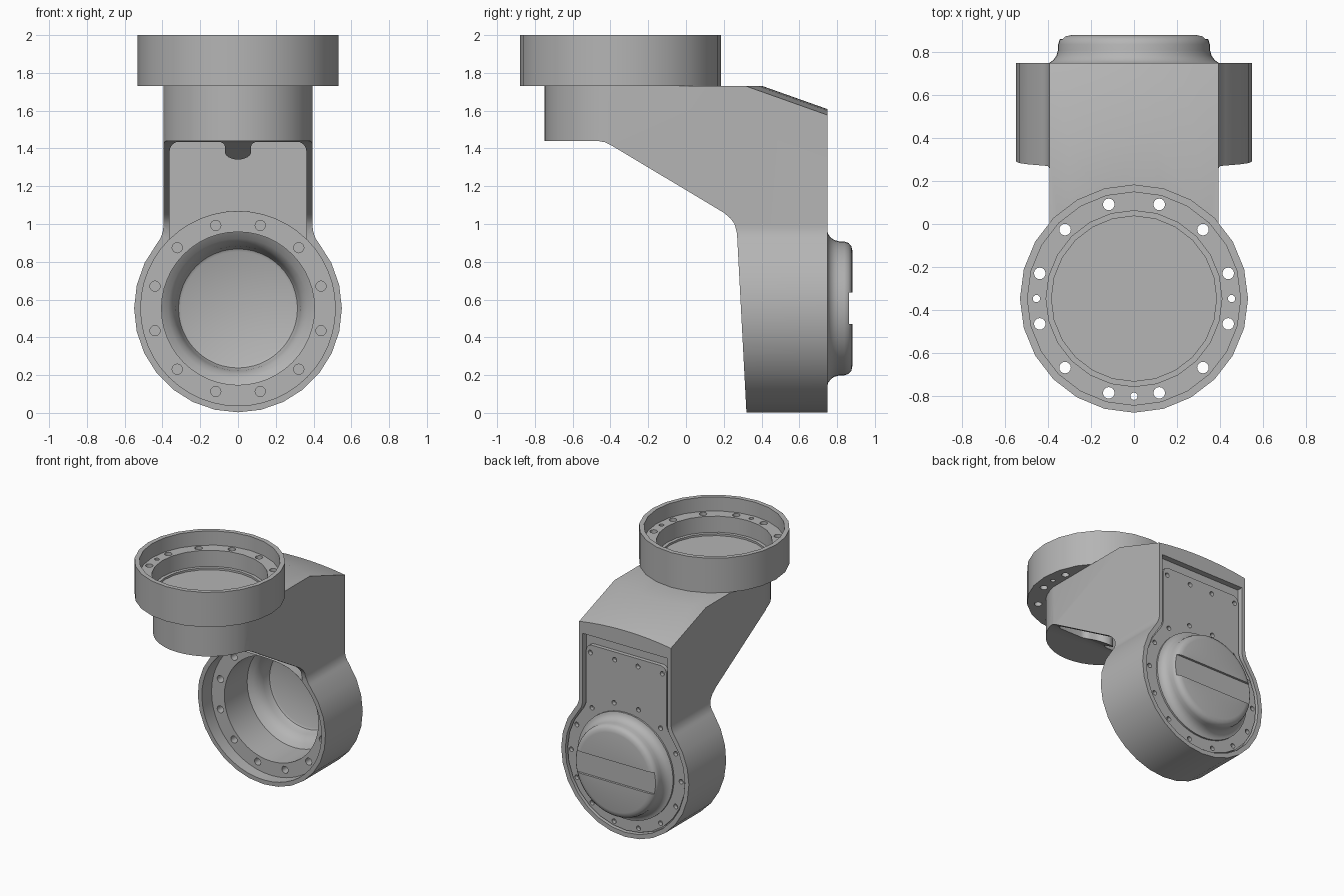
import bpy, bmesh
from math import sin, cos, pi, radians, sqrt, atan2
from mathutils import Matrix

if "Cube" in bpy.data.objects:
    bpy.data.objects.remove(bpy.data.objects["Cube"])

GREY = (0.46, 0.46, 0.46, 1)
mat = bpy.data.materials.new("machined grey")
mat.use_nodes = True
mat.diffuse_color = GREY
mat.node_tree.nodes["Principled BSDF"].inputs["Base Color"].default_value = GREY

HUB_Z = 0.553    # height of the lower bore axis
TOP_Y = -0.348   # position of the upper ring axis


def finish(name, bm):
    bmesh.ops.recalc_face_normals(bm, faces=bm.faces)
    mesh = bpy.data.meshes.new(name)
    bm.to_mesh(mesh)
    bm.free()
    mesh.materials.append(mat)
    ob = bpy.data.objects.new(name, mesh)
    bpy.context.collection.objects.link(ob)
    return ob


def prisms(name, parts):
    """One object from several (outline, extrusion vector) pairs."""
    bm = bmesh.new()
    for pts, vec in parts:
        face = bm.faces.new([bm.verts.new(p) for p in pts])
        out = bmesh.ops.extrude_face_region(bm, geom=[face], use_keep_orig=True)
        moved = [v for v in out["geom"] if isinstance(v, bmesh.types.BMVert)]
        bmesh.ops.translate(bm, verts=moved, vec=vec)
    return finish(name, bm)


def side(pts, x):
    return [(x, y, z) for y, z in pts]


def front(pts, y):
    return [(x, y, z) for x, z in pts]


def flat(pts, z):
    return [(x, y, z) for x, y in pts]


def sweep(cx, cy, rx, ry, a0, a1, n=6):
    """Points along an elliptical arc, angles in degrees."""
    angles = [radians(a0 + (a1 - a0) * i / n) for i in range(n + 1)]
    return [(cx + rx * cos(a), cy + ry * sin(a)) for a in angles]


def rod_y(r, y0, y1, x=0, z=HUB_Z, n=48):
    return front(sweep(x, z, r, r, 0, 360, n)[:-1], y0), (0, y1 - y0, 0)


def rod_z(r, z0, z1, x, y, n=16):
    return flat(sweep(x, y, r, r, 0, 360, n)[:-1], z0), (0, 0, z1 - z0)


def lathe(name, profile, n, matrix):
    bm = bmesh.new()
    verts = [bm.verts.new((r, 0, h)) for r, h in profile]
    edges = [bm.edges.new(pair) for pair in zip(verts, verts[1:])]
    bmesh.ops.spin(bm, geom=verts + edges, cent=(0, 0, 0), axis=(0, 0, 1),
                   angle=2 * pi, steps=n)
    bmesh.ops.remove_doubles(bm, verts=bm.verts, dist=0.0005)
    bm.transform(matrix)
    return finish(name, bm)


def boolean(ob, cutter, op="DIFFERENCE", keep=False):
    mod = ob.modifiers.new("cut", "BOOLEAN")
    mod.operation, mod.object, mod.solver = op, cutter, "EXACT"
    bpy.context.view_layer.objects.active = ob
    bpy.ops.object.modifier_apply(modifier=mod.name)
    if not keep:
        bpy.data.objects.remove(cutter)


def mirrored(half):
    return half + [(-x, z) for x, z in reversed(half[:-1])]


def keyhole(w, top, r, f, corner=0.0):
    """Neck of half width w blended into a round hub of radius r."""
    half = [(w, top)]
    if corner:
        half = sweep(w - corner, top - corner, corner, corner, 90, 0)
    cx, cz = w + f, sqrt((r + f) ** 2 - (w + f) ** 2)
    tilt = atan2(cz, cx)
    half += [(cx - f * cos(tilt * i / 6), HUB_Z + cz - f * sin(tilt * i / 6)) for i in range(7)]
    n = 10
    for i in range(1, n + 1):
        a = tilt - (tilt + pi / 2) * i / n
        half.append((r * cos(a), HUB_Z + r * sin(a)))
    return mirrored(half)


def roof_cutter(drop):
    """Gently arched slope running down to the back."""
    arch = [(x / 10, 1.803 - drop - 0.2 * (x / 10) ** 2) for x in range(-6, 7)]
    return prisms("roof_trim", [(front(arch + [(0.6, 2.5), (-0.6, 2.5)], 0.2), (0, 0.6, -0.213))])


# Housing: side profile trimmed by the front keyhole and the rounded plan
profile = [(-0.8, 1.73), (-0.8, 1.44), (-0.47, 1.44), (-0.43, 1.433), (-0.39, 1.413),
           (0.2, 1.06), (0.235, 1.03), (0.257, 1.0), (0.27, 0.95), (0.32, 0),
           (0.32, -0.1), (0.75, -0.1), (0.75, 1.73)]
housing = prisms("housing", [(side(profile, -0.7), (1.4, 0, 0))])
boolean(housing, prisms("key_trim", [(front(keyhole(0.395, 2.0, 0.55, 0.15), -1), (0, 2, 0))]),
        "INTERSECT")
plan = sweep(0, TOP_Y, 0.4, 0.4, 0, -180, 20)
plan += [(-0.4, 0.2), (-0.6, 0.2), (-0.6, 0.9), (0.6, 0.9), (0.6, 0.2), (0.4, 0.2)]
boolean(housing, prisms("plan_trim", [(flat(plan, -0.2), (0, 0, 2.4))]), "INTERSECT")
boolean(housing, roof_cutter(0))

# Hollow neck, open underneath, with rounded corners and a column on its front wall
half = [(0.362, 0.67)] + sweep(0.302, -0.34, 0.06, 0.1, 0, -90)
half += sweep(0.12, -0.39, 0.05, 0.05, -90, -180) + sweep(0, -0.34, 0.07, 0.07, 0, 90)
cavity = prisms("cavity", [(flat(mirrored(half), 0.6), (0, 0, 1.08))])
boolean(cavity, roof_cutter(0.05))
boolean(cavity, prisms("hub_core", [rod_y(0.516, -0.6, 0.9)]))
boolean(housing, cavity)

# Lower bore with its recessed bolt face
boolean(housing, prisms("face_recess", [rod_y(0.515, -0.3, 0.41)]))
boolean(housing, prisms("bore", [rod_y(0.405, 0.1, 1.0)]))
clock = [radians(15 + 30 * i) for i in range(12)]
boolean(housing, prisms("face_holes", [
    rod_y(0.027, 0.3, 0.47, 0.455 * cos(a), HUB_Z + 0.455 * sin(a), 16) for a in clock]))

# Recess for the back cover
boolean(housing, prisms("cover_recess", [
    (front(keyhole(0.365, 1.49, 0.515, 0.15), 0.705), (0, 0.2, 0))]))

# Back cover plate with screw holes
cover = prisms("back_cover", [(front(keyhole(0.345, 1.41, 0.505, 0.15, 0.05), 0.7), (0, 0.035, 0))])
boolean(cover, prisms("cover_bore", [rod_y(0.404, 0.6, 0.9)]))
screws = sweep(0, HUB_Z, 0.473, 0.473, 0, 360, 14)[:-1]
screws += [(x, 1.35) for x in (-0.31, -0.1, 0.1, 0.31)]
boolean(cover, prisms("screw_holes", [rod_y(0.018, 0.6, 0.9, x, z, 12) for x, z in screws]))

# Domed back cap, a thin shell with a slot across it
dome = [(0, 0.881), (0.305, 0.881), (0.33, 0.875), (0.347, 0.86), (0.354, 0.838),
        (0.355, 0.81), (0.362, 0.785), (0.376, 0.765), (0.395, 0.752), (0.412, 0.748),
        (0.412, 0.69), (0.406, 0.69), (0.37, 0.715), (0.345, 0.745), (0.33, 0.785),
        (0.325, 0.815), (0.315, 0.838), (0.3, 0.846), (0, 0.846)]
cap = lathe("back_cap", dome, 48,
            Matrix.Translation((0, 0, HUB_Z)) @ Matrix.Rotation(-pi / 2, 4, "X"))
slot = [(-0.5, 0.47), (0.5, 0.47), (0.5, 0.637), (-0.5, 0.637)]
boolean(cap, prisms("cap_slot", [(front(slot, 0.864), (0, 0.1, 0))]))

# Upper ring: rim, drilled ledge and shallow stepped well
rim = [(0, 1.73), (0.532, 1.73), (0.532, 2.0), (0.497, 2.0), (0.497, 1.89), (0.41, 1.89),
       (0.41, 1.765), (0.385, 1.765), (0.385, 1.75), (0, 1.75)]
ring = lathe("upper_ring", rim, 24, Matrix.Translation((0, TOP_Y, 0)))
holes = [rod_z(0.027, 1.5, 2.05, 0.455 * cos(a), TOP_Y + 0.455 * sin(a)) for a in clock]
holes += [rod_z(0.017, 1.5, 2.05, 0.455 * cos(a), TOP_Y + 0.455 * sin(a))
          for a in (0, pi, -pi / 2)]
drill = prisms("ring_holes", holes)
boolean(ring, drill, keep=True)
boolean(housing, drill)

for ob in (housing, cover, cap, ring):
    bpy.ops.object.select_all(action="DESELECT")
    ob.select_set(True)
    bpy.context.view_layer.objects.active = ob
    bpy.ops.object.shade_smooth_by_angle(angle=radians(32))
